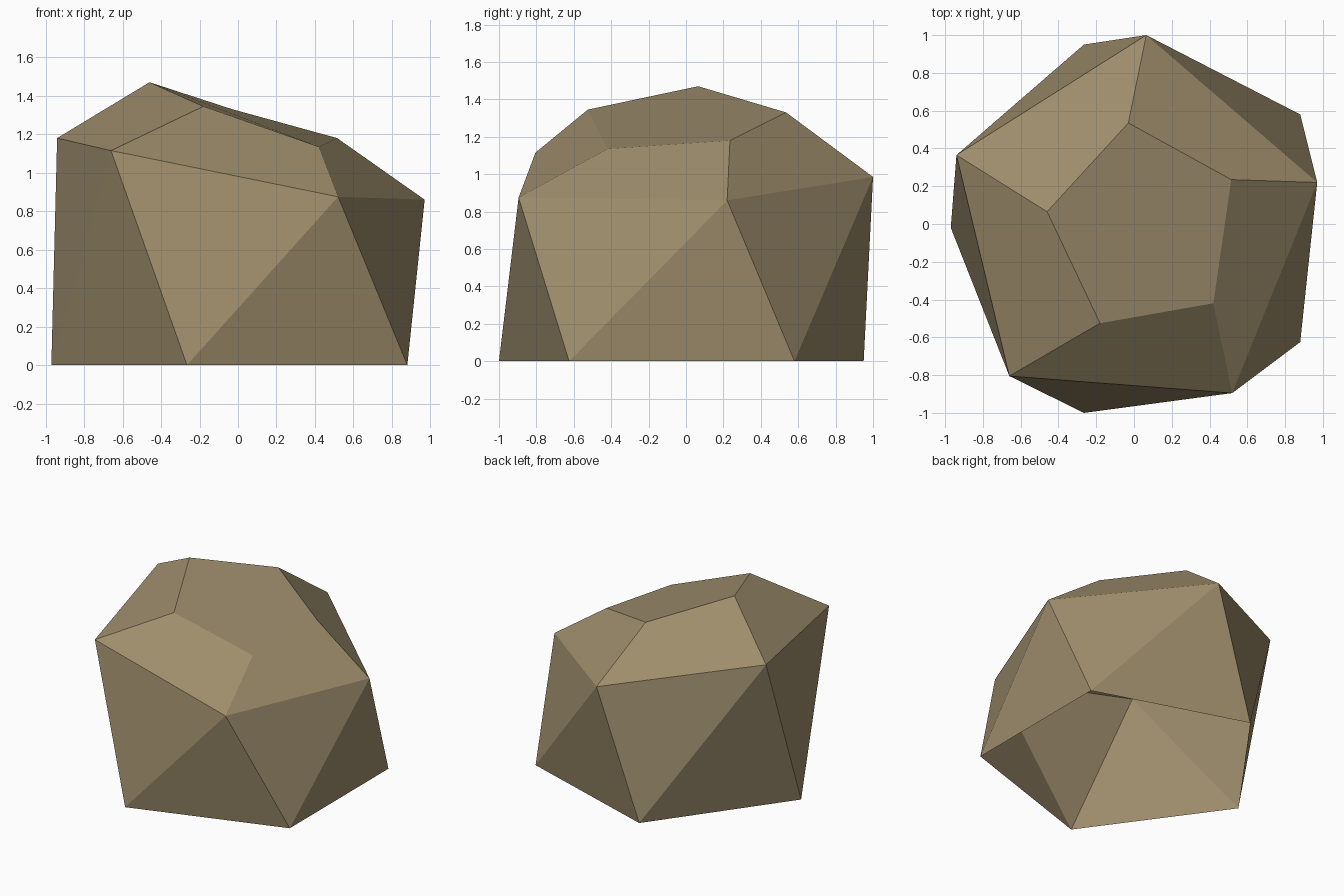
import bpy, bmesh

if "Cube" in bpy.data.objects:
    bpy.data.objects.remove(bpy.data.objects["Cube"])

# Three irregular five-point rings of the boulder, counter-clockwise from above
base_ring = [(-0.97, -0.02, 0), (-0.265, -1.0, 0), (0.88, -0.625, 0),
             (0.88, 0.58, 0), (-0.265, 0.95, 0)]
shoulder_ring = [(-0.66, -0.805, 1.115), (0.52, -0.895, 0.875), (0.97, 0.22, 0.86),
                 (0.065, 1.0, 0.985), (-0.94, 0.365, 1.18)]
crown_ring = [(-0.18, -0.525, 1.345), (0.42, -0.42, 1.135), (0.515, 0.235, 1.18),
              (-0.03, 0.535, 1.33), (-0.46, 0.065, 1.47)]

bm = bmesh.new()
base, shoulder, crown = [[bm.verts.new(p) for p in ring]
                         for ring in (base_ring, shoulder_ring, crown_ring)]

for i in range(5):
    j = (i + 1) % 5
    # Zigzag side wall
    bm.faces.new((base[i], base[j], shoulder[i]))
    bm.faces.new((base[j], shoulder[j], shoulder[i]))
    # Sloping shoulder
    bm.faces.new((shoulder[i], shoulder[j], crown[j], crown[i]))
# Flat crown; the underside stays open
bm.faces.new(crown)

mesh = bpy.data.meshes.new("boulder")
bm.to_mesh(mesh)
bm.free()

# Single stone colour
stone = bpy.data.materials.new("tan stone")
stone.diffuse_color = (0.34, 0.266, 0.15, 1)
stone.use_nodes = True
stone.node_tree.nodes["Principled BSDF"].inputs["Base Color"].default_value = stone.diffuse_color
mesh.materials.append(stone)

boulder = bpy.data.objects.new("boulder", mesh)
bpy.context.collection.objects.link(boulder)
